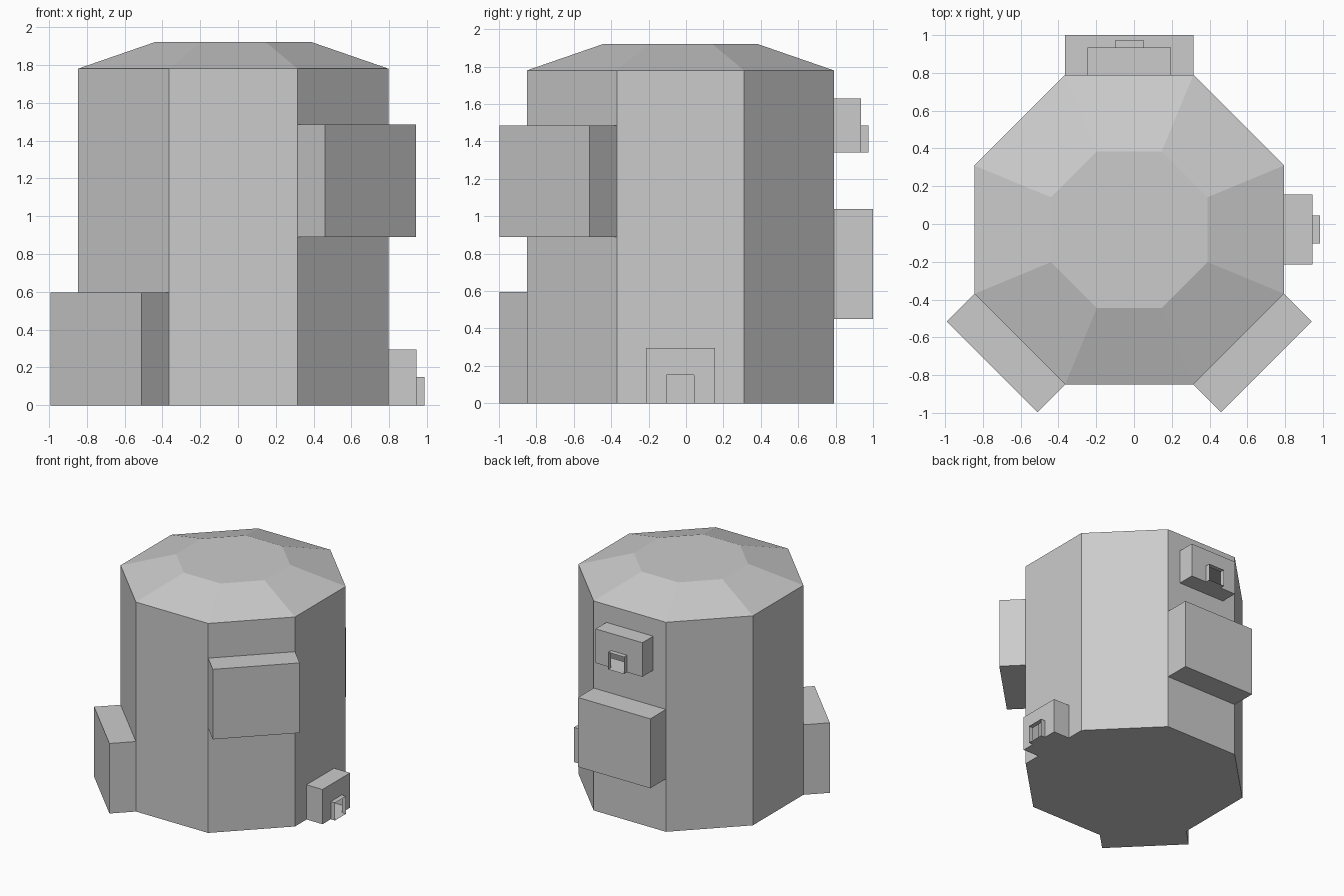
import bpy, bmesh, math
from mathutils import Vector

if "Cube" in bpy.data.objects:
    bpy.data.objects.remove(bpy.data.objects["Cube"])

CX, CY = -0.025, -0.03          # octagon centre
AP, AP_TOP = 0.82, 0.415        # wall and roof-top apothems
HALF = AP * math.tan(math.pi / 8)
H_WALL, H_TOP = 1.78, 1.92

# Per side angle: (u0, u1, z0, z1, depth, open_front) of each projecting block
BLOCKS = {
    0: [(-0.185, 0.185, 0, 0.295, 0.15, False),       # low right box
        (-0.074, 0.074, 0, 0.15, 0.19, True)],        # its open duct
    90: [(-HALF, HALF, 0.45, 1.04, 0.21, False),      # back box
         (-0.22, 0.22, 1.34, 1.63, 0.145, False),     # upper back box
         (-0.074, 0.074, 1.34, 1.485, 0.185, True)],  # its open duct
    225: [(-HALF, HALF, 0, 0.595, 0.207, False)],     # front left box
    315: [(-HALF, HALF, 0.89, 1.485, 0.207, False)],  # front right box
}


def finish(bm, name):
    bmesh.ops.remove_doubles(bm, verts=bm.verts, dist=1e-4)
    mesh = bpy.data.meshes.new(name)
    bm.to_mesh(mesh)
    bm.free()
    obj = bpy.data.objects.new(name, mesh)
    bpy.context.collection.objects.link(obj)
    return obj


def ring(bm, apothem, z):
    r = apothem / math.cos(math.pi / 8)
    return [bm.verts.new((CX + r * math.cos(a), CY + r * math.sin(a), z))
            for a in (math.radians(22.5 + 45 * i) for i in range(8))]


def build_side(bm, angle, blocks):
    """Stepped wall: a grid of cells, each pushed out to its block's depth."""
    a = math.radians(angle)
    n, t = (math.cos(a), math.sin(a)), (-math.sin(a), math.cos(a))

    def quad(pts, normal):
        vs = [bm.verts.new((CX + n[0] * (AP + d) + t[0] * u,
                            CY + n[1] * (AP + d) + t[1] * u, z)) for u, z, d in pts]
        f = bm.faces.new(vs)
        f.normal_update()
        want = Vector((t[0] * normal[0] + n[0] * normal[2],
                       t[1] * normal[0] + n[1] * normal[2], normal[1]))
        if f.normal.dot(want) < 0:
            f.normal_flip()

    us = sorted({-HALF, HALF} | {u for b in blocks for u in b[:2]})
    zs = sorted({0, H_WALL} | {z for b in blocks for z in b[2:4]})

    def cell(i, j):
        if not (0 <= i < len(us) - 1 and 0 <= j < len(zs) - 1):
            return 0, False
        u, z = (us[i] + us[i + 1]) / 2, (zs[j] + zs[j + 1]) / 2
        return max([(0, False)] + [(b[4], b[5]) for b in blocks
                                   if b[0] < u < b[1] and b[2] < z < b[3]])

    for i in range(len(us) - 1):
        for j in range(len(zs) - 1):
            u0, u1, z0, z1 = us[i], us[i + 1], zs[j], zs[j + 1]
            d, is_open = cell(i, j)
            if not is_open:
                quad([(u0, z0, d), (u1, z0, d), (u1, z1, d), (u0, z1, d)], (0, 0, 1))
            # Side walls down to any lower neighbour
            for di, dj in ((-1, 0), (1, 0), (0, -1), (0, 1)):
                e = cell(i + di, j + dj)[0]
                if d > e:
                    if di:
                        p, q = ((u1 if di > 0 else u0), z0), ((u1 if di > 0 else u0), z1)
                    else:
                        p, q = (u0, (z1 if dj > 0 else z0)), (u1, (z1 if dj > 0 else z0))
                    quad([(*p, d), (*q, d), (*q, e), (*p, e)], (di, dj, 0))


# Hollow eight-sided wall with projecting boxes
bm = bmesh.new()
for k in range(8):
    build_side(bm, 45 * k, BLOCKS.get(45 * k, []))
finish(bm, "body_walls")

# Sloped roof with flat top
bm = bmesh.new()
low, high = ring(bm, AP, H_WALL), ring(bm, AP_TOP, H_TOP)
for k in range(8):
    m = (k + 1) % 8
    bm.faces.new((low[k], low[m], high[m], high[k]))
bm.faces.new(high)
finish(bm, "roof")

# Floor
bm = bmesh.new()
bm.faces.new(list(reversed(ring(bm, AP, 0))))
finish(bm, "floor")
